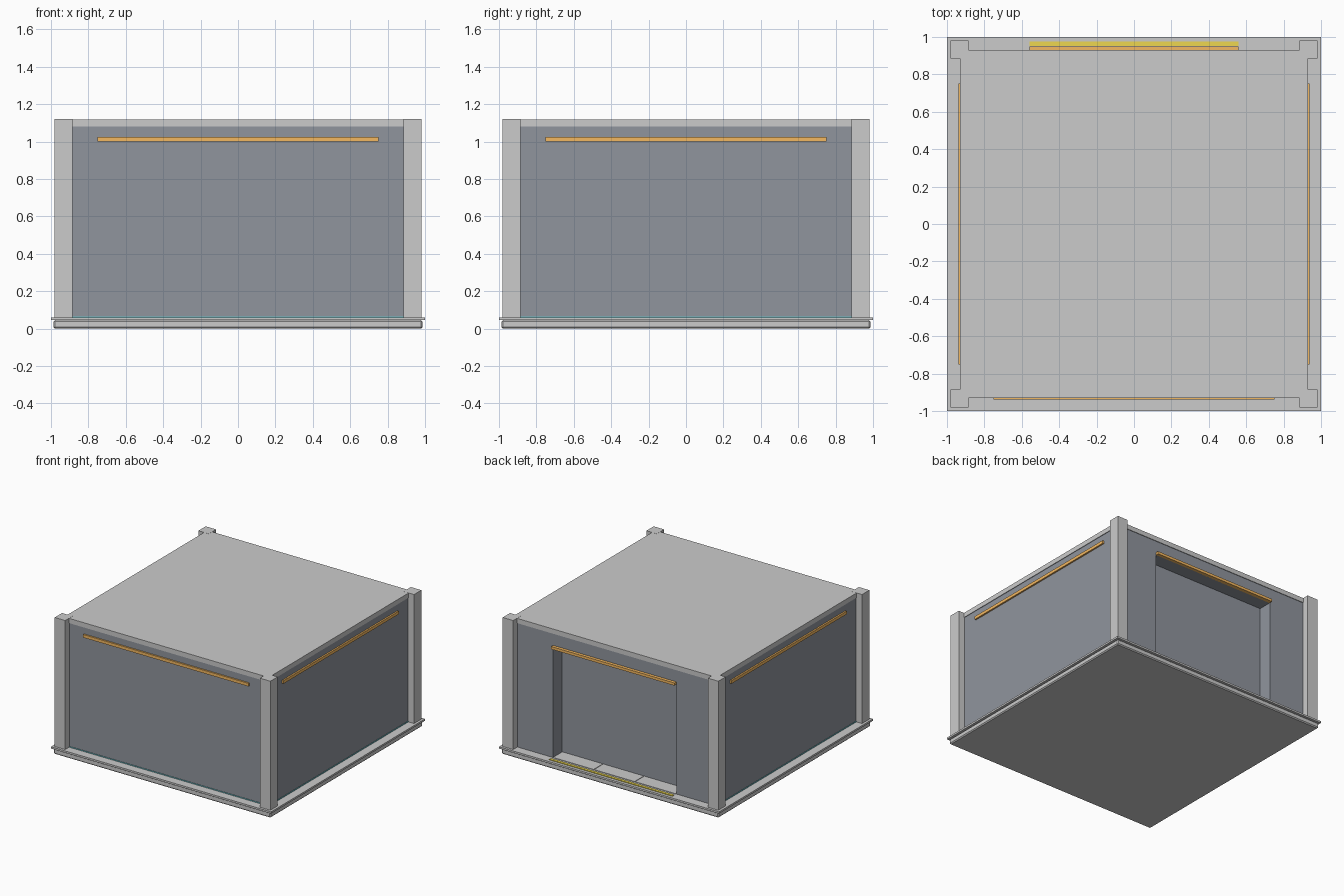
import bpy, bmesh
from math import pi
from mathutils import Matrix

if "Cube" in bpy.data.objects:
    bpy.data.objects.remove(bpy.data.objects["Cube"])


def material(name, rgb):
    m = bpy.data.materials.new(name)
    m.diffuse_color = (*rgb, 1)
    m.use_nodes = True
    m.node_tree.nodes["Principled BSDF"].inputs["Base Color"].default_value = m.diffuse_color
    return m


SLATE = material("slate", (0.28, 0.30, 0.34))
ORANGE = material("orange", (0.90, 0.48, 0.12))
YELLOW = material("yellow", (0.85, 0.68, 0.08))
TEAL = material("teal", (0.15, 0.55, 0.60))


def finish(name, bm, mat=None, turn=0, bevel=0):
    bmesh.ops.rotate(bm, cent=(0, 0, 0), matrix=Matrix.Rotation(turn, 3, 'Z'), verts=bm.verts)
    bmesh.ops.recalc_face_normals(bm, faces=bm.faces)
    me = bpy.data.meshes.new(name)
    bm.to_mesh(me)
    bm.free()
    ob = bpy.data.objects.new(name, me)
    bpy.context.collection.objects.link(ob)
    if mat:
        me.materials.append(mat)
    if bevel:
        b = ob.modifiers.new("bevel", 'BEVEL')
        b.width, b.segments = bevel, 1
    return ob


def box(name, x, y, z, mat=None, turn=0, bevel=0):
    """Box from (min, max) pairs, optionally turned about the z axis."""
    bm = bmesh.new()
    bmesh.ops.create_cube(bm, size=1)
    for v in bm.verts:
        v.co = [(a + b) / 2 + c * (b - a) for c, (a, b) in zip(v.co, (x, y, z))]
    return finish(name, bm, mat, turn, bevel)


# base slab and the thin floor plate over it
box("base_slab", (-.987, .987), (-.987, .987), (0, .045), bevel=.008)
box("floor_plate", (-1, 1), (-1, 1), (.045, .06))

# corner posts
for sx, nx in ((-1, "left"), (1, "right")):
    for sy, ny in ((-1, "front"), (1, "back")):
        box(f"{ny}_{nx}_post", sorted((sx * .885, sx * .98)),
            sorted((sy * .885, sy * .98)), (.06, 1.12))

# roof slab, slightly overhanging the walls
box("roof", (-.93, .93), (-.93, .93), (1.08, 1.119))

# plain walls on front, right and left, each with a light strip and a base trim
for i, side in ((0, "front"), (1, "right"), (3, "left")):
    t = i * pi / 2
    box(f"{side}_wall", (-.925, .925), (-.925, -.81), (.06, 1.08), SLATE, t)
    box(f"{side}_light_strip", (-.75, .75), (-.938, -.92), (1.0, 1.025), ORANGE, t)
    box(f"{side}_base_trim", (-.885, .885), (-.929, -.92), (.06, .066), TEAL, t)

# back wall: an arch-shaped outline extruded around the doorway
outline = [(-.925, .06), (-.56, .06), (-.56, .96), (.56, .96),
           (.56, .06), (.925, .06), (.925, 1.08), (-.925, 1.08)]
bm = bmesh.new()
face = bm.faces.new([bm.verts.new((x, .925, z)) for x, z in outline])
ext = bmesh.ops.extrude_face_region(bm, geom=[face])
bmesh.ops.translate(bm, vec=(0, -.115, 0),
                    verts=[g for g in ext["geom"] if isinstance(g, bmesh.types.BMVert)])
finish("back_wall", bm, SLATE)

# recessed door, threshold tiles, door light and floor marking
box("door_panel", (-.6, .6), (.77, .81), (.06, 1.0), SLATE)
for i in (-1, 0, 1):
    c = i * .373
    box("threshold_tile", (c - .184, c + .184), (.81, .93), (.06, .064))
box("door_light_strip", (-.56, .56), (.92, .95), (.96, .982), ORANGE)
box("door_floor_marking", (-.56, .56), (.953, .976), (.06, .066), YELLOW)
